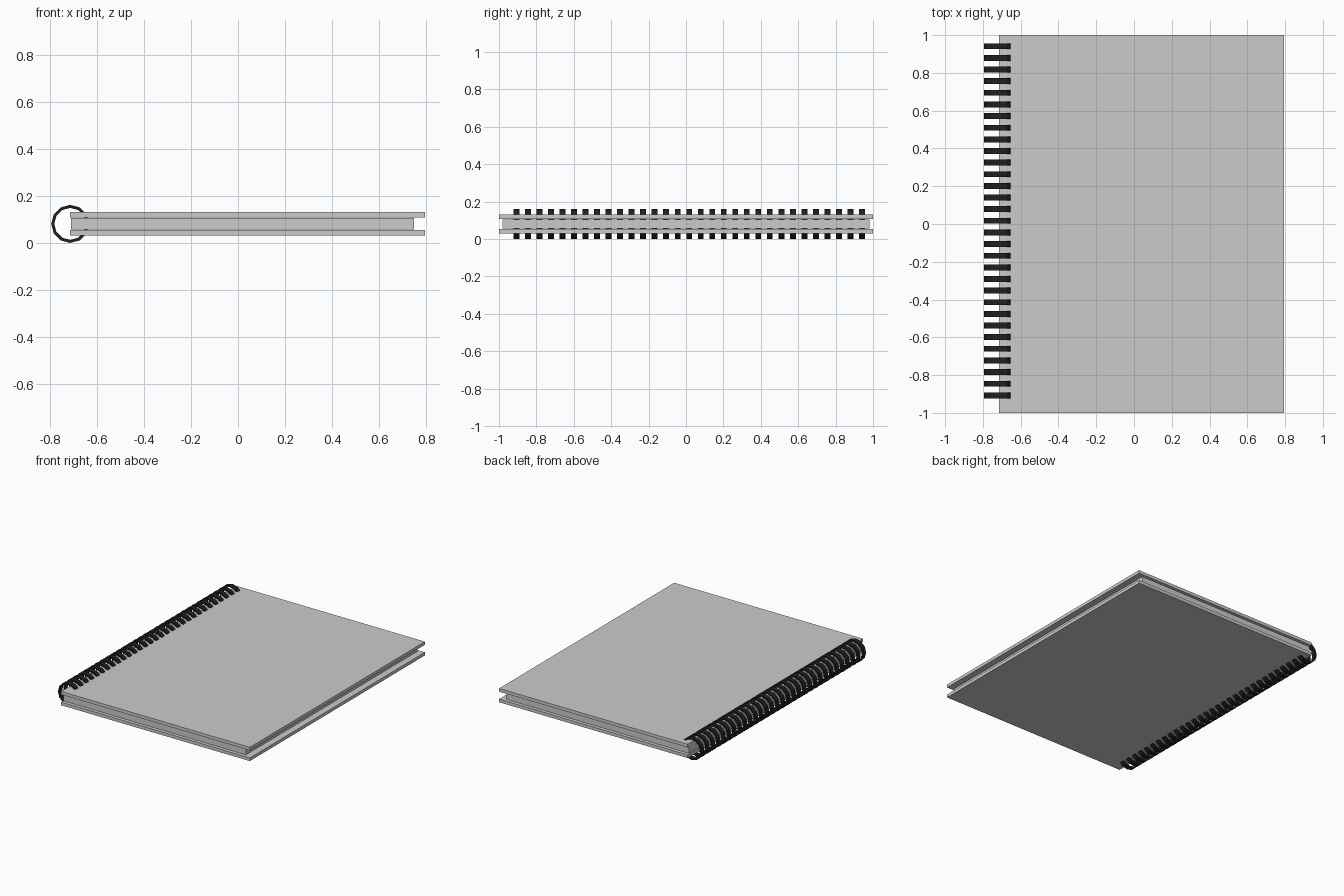
import bpy, bmesh
from math import cos, sin, pi

if "Cube" in bpy.data.objects:
    bpy.data.objects.remove(bpy.data.objects["Cube"])


def make_object(name, bm, mat=None):
    bmesh.ops.recalc_face_normals(bm, faces=bm.faces)
    mesh = bpy.data.meshes.new(name)
    bm.to_mesh(mesh)
    bm.free()
    obj = bpy.data.objects.new(name, mesh)
    bpy.context.collection.objects.link(obj)
    if mat:
        mesh.materials.append(mat)
    return obj


def box(name, x0, x1, half_y, z0, z1):
    bm = bmesh.new()
    bmesh.ops.create_cube(bm, size=1)
    for v in bm.verts:
        v.co.x = x1 if v.co.x > 0 else x0
        v.co.y = half_y if v.co.y > 0 else -half_y
        v.co.z = z1 if v.co.z > 0 else z0
    return make_object(name, bm)


# Covers and page block
MID = 0.081
box("back_cover", -0.714, 0.795, 1.0, MID - 0.05, MID - 0.027)
box("front_cover", -0.714, 0.795, 1.0, MID + 0.027, MID + 0.05)
box("pages", -0.71, 0.75, 0.98, MID - 0.0245, MID + 0.0245)

# Binding rings: flat twelve-sided bands in an evenly spaced row
black = bpy.data.materials.new("black_binding")
black.diffuse_color = (0.015, 0.015, 0.015, 1)
black.use_nodes = True
black.node_tree.nodes["Principled BSDF"].inputs["Base Color"].default_value = black.diffuse_color

SIDES, OUTER, INNER, WIDTH = 12, 0.081, 0.068, 0.031
CENTRE_X = -0.795 + OUTER
bm = bmesh.new()
section = [(OUTER, -1), (OUTER, 1), (INNER, 1), (INNER, -1)]
loops = []
for i in range(SIDES):
    a = 2 * pi * i / SIDES
    loops.append([bm.verts.new((CENTRE_X + r * cos(a), s * WIDTH / 2, MID + r * sin(a)))
                  for r, s in section])
for i in range(SIDES):
    p, q = loops[i], loops[(i + 1) % SIDES]
    for k in range(4):
        m = (k + 1) % 4
        bm.faces.new((p[k], p[m], q[m], q[k]))
rings = make_object("binding_rings", bm, black)
rings.location.y = -0.907
row = rings.modifiers.new("row", "ARRAY")
row.count = 31
row.use_relative_offset = False
row.use_constant_offset = True
row.constant_offset_displace = (0, 0.0616, 0)
